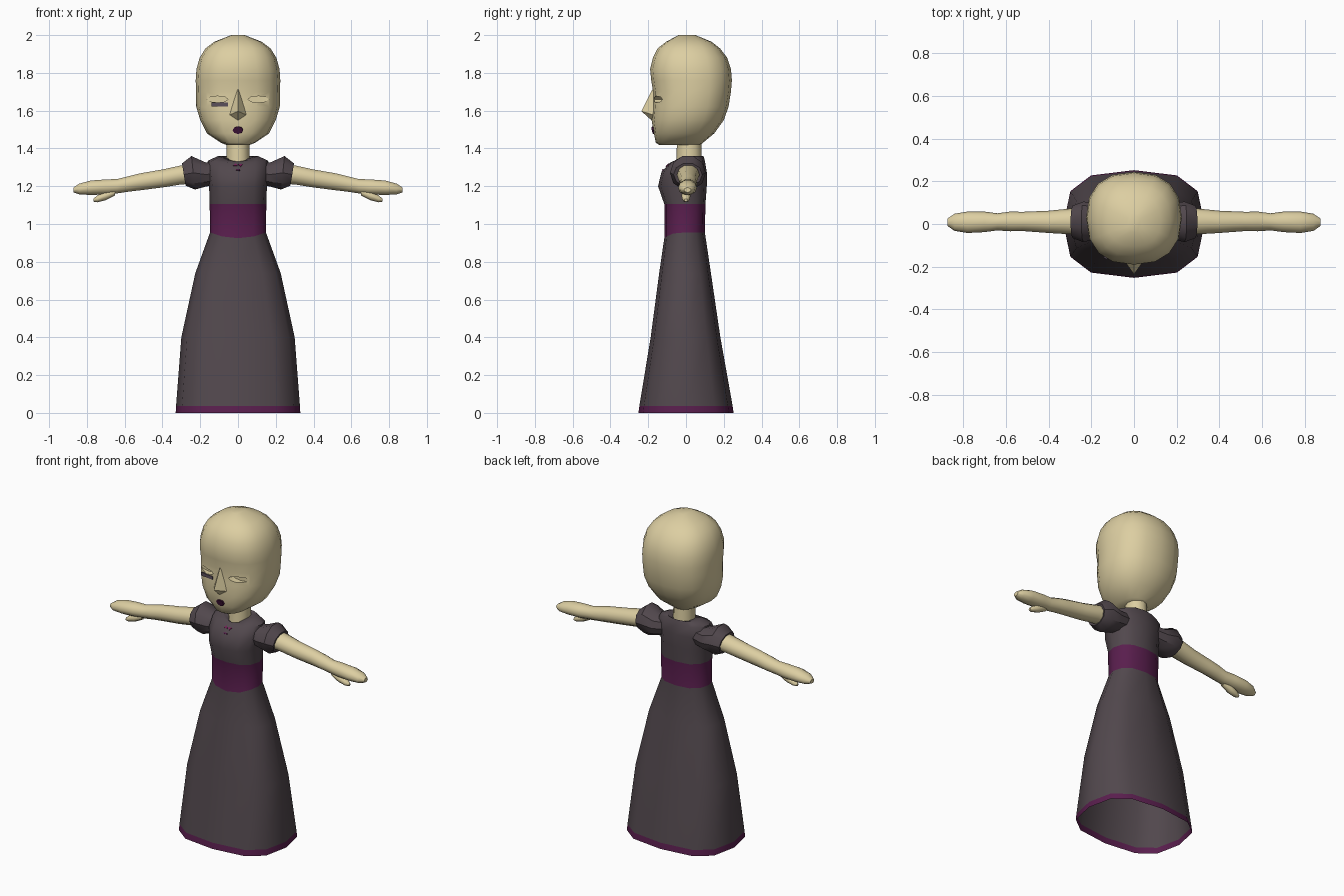
import bpy, bmesh, math
from mathutils import Vector

if "Cube" in bpy.data.objects:
    bpy.data.objects.remove(bpy.data.objects["Cube"])


def material(name, rgb):
    m = bpy.data.materials.new(name)
    m.diffuse_color = (*rgb, 1)
    m.use_nodes = True
    m.node_tree.nodes["Principled BSDF"].inputs["Base Color"].default_value = m.diffuse_color
    return m


SKIN = material("pale skin", (0.72, 0.62, 0.36))
CLOTH = material("grey mauve cloth", (0.083, 0.064, 0.074))
PURPLE = material("purple trim", (0.10, 0.013, 0.075))
PINK = material("magenta bow", (0.18, 0.015, 0.10))
DARK = material("dark mouth", (0.045, 0.006, 0.035))
IRIS = material("grey eye", (0.10, 0.075, 0.10))


def finish(name, bm, mats, angle=40):
    bmesh.ops.recalc_face_normals(bm, faces=bm.faces)
    me = bpy.data.meshes.new(name)
    bm.to_mesh(me)
    bm.free()
    ob = bpy.data.objects.new(name, me)
    bpy.context.collection.objects.link(ob)
    for m in mats:
        me.materials.append(m)
    bpy.ops.object.select_all(action='DESELECT')
    ob.select_set(True)
    bpy.context.view_layer.objects.active = ob
    if angle:
        bpy.ops.object.shade_smooth_by_angle(angle=math.radians(angle))
    return ob


def spow(v, p):
    return math.copysign(abs(v) ** p, v)


def loft(name, rings, mats, cap_start=True, cap_end=True, rule=None, angle=40):
    """Skin a list of point rings; rule(ring index) picks the material."""
    bm = bmesh.new()
    rows = [[bm.verts.new(p) for p in r] for r in rings]
    n = len(rows[0])
    for k in range(len(rows) - 1):
        for i in range(n):
            j = (i + 1) % n
            f = bm.faces.new((rows[k][i], rows[k][j], rows[k + 1][j], rows[k + 1][i]))
            f.material_index = rule(k) if rule else 0
    if cap_start:
        bm.faces.new(rows[0])
    if cap_end:
        bm.faces.new(rows[-1])
    return finish(name, bm, mats, angle)


def flat_ring(z, hw, yf, yb, n=16, e=2.4, dip=0):
    """Horizontal squarish oval; dip lowers its front."""
    pts = []
    for i in range(n):
        a = 2 * math.pi * i / n
        c, s = spow(math.sin(a), 2 / e), -spow(math.cos(a), 2 / e)
        pts.append((hw * c, (yf + yb) / 2 + (yb - yf) / 2 * s, z - dip * max(0, -s) ** 3))
    return pts


def side_ring(sign, x, y, z, ry, rz, n=10, slant=0):
    """Upright oval across an arm."""
    return [(sign * (x + slant * math.sin(2 * math.pi * i / n)),
             y + ry * math.cos(2 * math.pi * i / n),
             z + rz * math.sin(2 * math.pi * i / n)) for i in range(n)]


def plate(name, target, x, z, w, h, sides, mat, turn=0):
    """Thin painted detail laid on the front of a target surface."""
    ok, loc, nor, _ = target.ray_cast(Vector((x, -1, z)), Vector((0, 1, 0)))
    bm = bmesh.new()
    bmesh.ops.create_cone(bm, cap_ends=True, segments=sides, radius1=1, radius2=1, depth=0.009)
    for v in bm.verts:
        a = math.atan2(v.co.y, v.co.x) + turn
        v.co.x, v.co.y = w * math.cos(a), h * math.sin(a)
    ob = finish(name, bm, [mat], 0)
    ob.rotation_mode = 'QUATERNION'
    ob.rotation_quaternion = nor.to_track_quat('Z', 'Y')
    ob.location = loc
    return ob


# Head
head = loft("head", [flat_ring(*r) for r in (
    (1.418, 0.06, -0.14, 0.075), (1.43, 0.09, -0.16, 0.09),
    (1.48, 0.165, -0.17, 0.15), (1.55, 0.2, -0.182, 0.2),
    (1.62, 0.221, -0.176, 0.225), (1.70, 0.222, -0.174, 0.238),
    (1.76, 0.224, -0.184, 0.243), (1.82, 0.22, -0.19, 0.238),
    (1.88, 0.203, -0.175, 0.218), (1.93, 0.172, -0.15, 0.18),
    (1.965, 0.125, -0.105, 0.135), (2.0, 0.035, -0.04, 0.05))], [SKIN], angle=50)

# Lower eye on one side and mouth, laid on the face before the sockets are cut
plate("mouth", head, 0, 1.497, 0.028, 0.02, 8, DARK)
plate("lower_eye", head, -0.097, 1.633, 0.062, 0.014, 4, IRIS, math.pi / 4)

# Almond eye slits cut into the face
for s in (-1, 1):
    cut = loft("eye_cutter", [[(s * 0.108 + 0.056 * math.cos(a), y, 1.66 + 0.017 * math.sin(a))
                               for a in (i * math.pi / 4 for i in range(8))]
                              for y in (-0.3, -0.125)], [SKIN], angle=0)
    cut.hide_render = True
    mod = head.modifiers.new("eye slit", 'BOOLEAN')
    mod.operation, mod.object, mod.solver = 'DIFFERENCE', cut, 'EXACT'
    bpy.context.view_layer.objects.active = head
    bpy.ops.object.modifier_apply(modifier=mod.name)
    bpy.data.objects.remove(cut)

# Nose: a sharp wedge
bm = bmesh.new()
top, tip, base, lf, rt, back = [bm.verts.new(p) for p in (
    (0, -0.174, 1.72), (0, -0.236, 1.597), (0, -0.178, 1.545),
    (-0.05, -0.165, 1.575), (0.05, -0.165, 1.575), (0, -0.14, 1.6))]
for a, b in ((top, lf), (lf, base), (base, rt), (rt, top)):
    bm.faces.new((a, b, tip))
    bm.faces.new((b, a, back))
finish("nose", bm, [SKIN], 30)

# Neck
loft("neck", [flat_ring(z, r, 0.015 - r * 1.05, 0.015 + r * 1.1, 12, 2)
              for z, r in ((1.28, 0.066), (1.36, 0.062), (1.44, 0.06))], [SKIN])

# Dress: skirt with hem band, belt and bodice
dress_rings = [flat_ring(z, w, f, b, 12, e, d) for z, w, f, b, e, d in (
    (0.0, 0.33, -0.252, 0.252, 2.8, 0), (0.036, 0.328, -0.247, 0.247, 2.8, 0),
    (0.40, 0.3, -0.187, 0.182, 2.7, 0), (0.74, 0.226, -0.142, 0.132, 2.5, 0),
    (0.955, 0.148, -0.115, 0.1, 2.4, 0.03), (1.105, 0.15, -0.115, 0.103, 2.4, 0),
    (1.2, 0.153, -0.148, 0.11, 2.4, 0), (1.275, 0.163, -0.13, 0.11, 2.4, 0),
    (1.335, 0.16, -0.085, 0.10, 2.4, 0.01), (1.36, 0.105, -0.06, 0.092, 2.2, 0.03),
    (1.35, 0.058, -0.05, 0.082, 2.0, 0.03))]
dress = loft("dress", dress_rings, [CLOTH, PURPLE], False, False,
             lambda k: 1 if k in (0, 4) else 0, 45)

# Neckline bow
for s in (-1, 1):
    plate("bow_loop", dress, s * 0.013, 1.31, 0.014, 0.011, 3, PINK, 0 if s < 0 else math.pi)
plate("bow_tail", dress, 0, 1.285, 0.016, 0.005, 4, PURPLE, math.pi / 4)

# Sleeves, arms and thumbs on both sides
for s in (-1, 1):
    loft("sleeve", [side_ring(s, *r) for r in (
        (0.10, 0.015, 1.27, 0.07, 0.06), (0.17, 0.015, 1.262, 0.082, 0.067),
        (0.237, 0.01, 1.271, 0.095, 0.093, 10, 0.01),
        (0.287, 0.01, 1.262, 0.076, 0.062, 10, 0.01),
        (0.283, 0.01, 1.262, 0.055, 0.045, 10, 0.01))], [CLOTH], True, False, angle=35)
    loft("arm", [side_ring(s, *r) for r in (
        (0.22, 0.012, 1.265, 0.058, 0.054), (0.30, 0.012, 1.26, 0.06, 0.053),
        (0.40, 0.01, 1.241, 0.052, 0.05), (0.52, 0.012, 1.223, 0.045, 0.047),
        (0.58, 0.012, 1.212, 0.046, 0.043), (0.64, 0.01, 1.2, 0.04, 0.04),
        (0.70, 0.01, 1.196, 0.048, 0.042), (0.78, 0.008, 1.192, 0.05, 0.04),
        (0.84, 0.008, 1.185, 0.04, 0.03), (0.872, 0.008, 1.18, 0.018, 0.013))], [SKIN], angle=50)
    loft("thumb", [side_ring(s, *r, 8) for r in (
        (0.65, 0.0, 1.172, 0.018, 0.02), (0.70, 0.0, 1.15, 0.024, 0.024),
        (0.745, 0.0, 1.133, 0.02, 0.018), (0.765, 0.0, 1.126, 0.009, 0.008))], [SKIN], angle=50)
